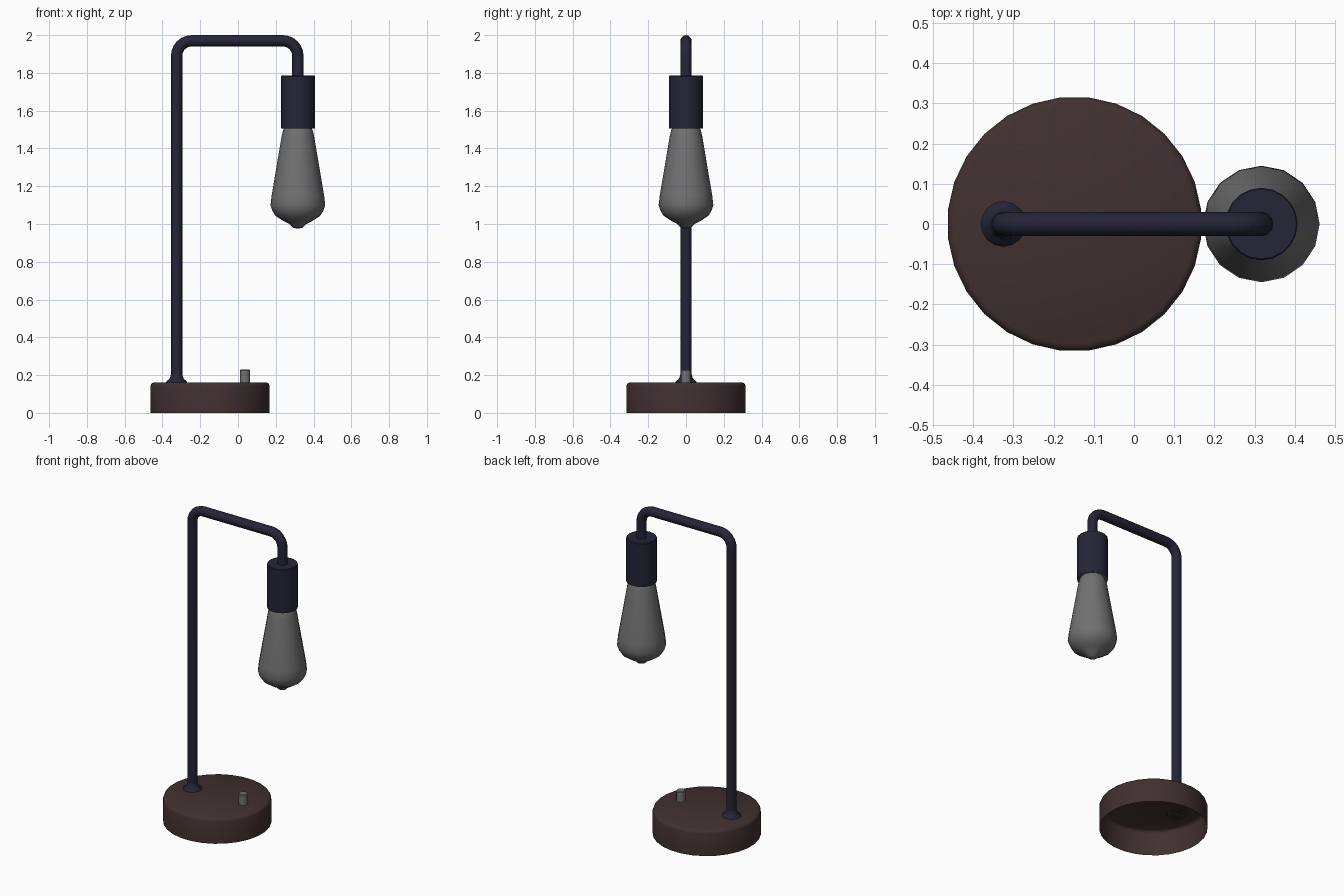
import bpy, math

if "Cube" in bpy.data.objects:
    bpy.data.objects.remove(bpy.data.objects["Cube"])


def material(name, rgb):
    m = bpy.data.materials.new(name)
    m.diffuse_color = (*rgb, 1.0)
    m.use_nodes = True
    m.node_tree.nodes["Principled BSDF"].inputs["Base Color"].default_value = m.diffuse_color
    return m


BROWN = material("dark brown", (0.053, 0.030, 0.030))
NAVY = material("dark navy", (0.018, 0.018, 0.038))
GREY = material("grey", (0.165, 0.165, 0.165))


def finish(ob, mat, angle):
    ob.data.materials.clear()
    ob.data.materials.append(mat)
    bpy.ops.object.select_all(action='DESELECT')
    ob.select_set(True)
    bpy.context.view_layer.objects.active = ob
    bpy.ops.object.shade_smooth_by_angle(angle=math.radians(angle))


def lathe(name, profile, x, sides, mat, angle=35, turn=0.0):
    """Revolve (radius, z) points, listed bottom to top; radius 0 closes to a tip."""
    verts, rings, faces = [], [], []
    for r, z in profile:
        n = sides if r > 0 else 1
        ring = []
        for i in range(n):
            a = 2 * math.pi * (i + turn) / sides
            ring.append(len(verts))
            verts.append((r * math.cos(a), r * math.sin(a), z))
        rings.append(ring)
    for lo, hi in zip(rings, rings[1:]):
        for i in range(sides):
            j = (i + 1) % sides
            if len(lo) == 1:
                faces.append((lo[0], hi[j], hi[i]))
            elif len(hi) == 1:
                faces.append((lo[i], lo[j], hi[0]))
            else:
                faces.append((lo[i], lo[j], hi[j], hi[i]))
    me = bpy.data.meshes.new(name)
    me.from_pydata(verts, [], faces)
    ob = bpy.data.objects.new(name, me)
    ob.location.x = x
    bpy.context.collection.objects.link(ob)
    finish(ob, mat, angle)
    return ob


POLE_X, LAMP_X, TOP_Z, BEND = -0.325, 0.317, 1.97, 0.08

# Round base, an open-bottomed shell with a softened top edge
lathe("base", [(0.317, 0), (0.317, 0.143), (0.312, 0.156), (0.30, 0.162), (0, 0.162)],
      -0.148, 28, BROWN, 50, 0.5)

# Flared foot of the pole
lathe("pole_foot", [(0.057, 0.16), (0.053, 0.168), (0.042, 0.176), (0.034, 0.188), (0.03, 0.205)],
      POLE_X, 16, NAVY, 60)

# Bent tube: up, across and down into the socket
path = [(POLE_X, 0.16)]
for cx, start in ((POLE_X + BEND, 180), (LAMP_X - BEND, 90)):
    for k in range(7):
        a = math.radians(start - 15 * k)
        path.append((cx + BEND * math.cos(a), TOP_Z - BEND + BEND * math.sin(a)))
path.append((LAMP_X, 1.775))
curve = bpy.data.curves.new("pole", 'CURVE')
curve.dimensions = '3D'
curve.bevel_depth = 0.03
curve.bevel_resolution = 4
spline = curve.splines.new('POLY')
spline.points.add(len(path) - 1)
for p, (x, z) in zip(spline.points, path):
    p.co = (x, 0, z, 1)
pole = bpy.data.objects.new("pole", curve)
bpy.context.collection.objects.link(pole)
bpy.ops.object.select_all(action='DESELECT')
pole.select_set(True)
bpy.context.view_layer.objects.active = pole
bpy.ops.object.convert(target='MESH')
finish(bpy.context.view_layer.objects.active, NAVY, 60)

# Bulb socket, open underneath
lathe("socket", [(0.09, 1.505), (0.09, 1.782), (0.087, 1.786), (0, 1.786)],
      LAMP_X, 20, NAVY, 35)

# Teardrop bulb with a small nipple at the tip
lathe("bulb", [(0, 0.975), (0.025, 0.98), (0.045, 1.0), (0.075, 1.015), (0.118, 1.043),
               (0.135, 1.07), (0.145, 1.10), (0.139, 1.15), (0.086, 1.465),
               (0.079, 1.495), (0.07, 1.515), (0, 1.52)],
      LAMP_X, 16, GREY, 60)

# Switch knob on the base
lathe("switch", [(0.027, 0.16), (0.027, 0.224), (0.023, 0.229), (0, 0.229)],
      0.037, 12, GREY, 35)
